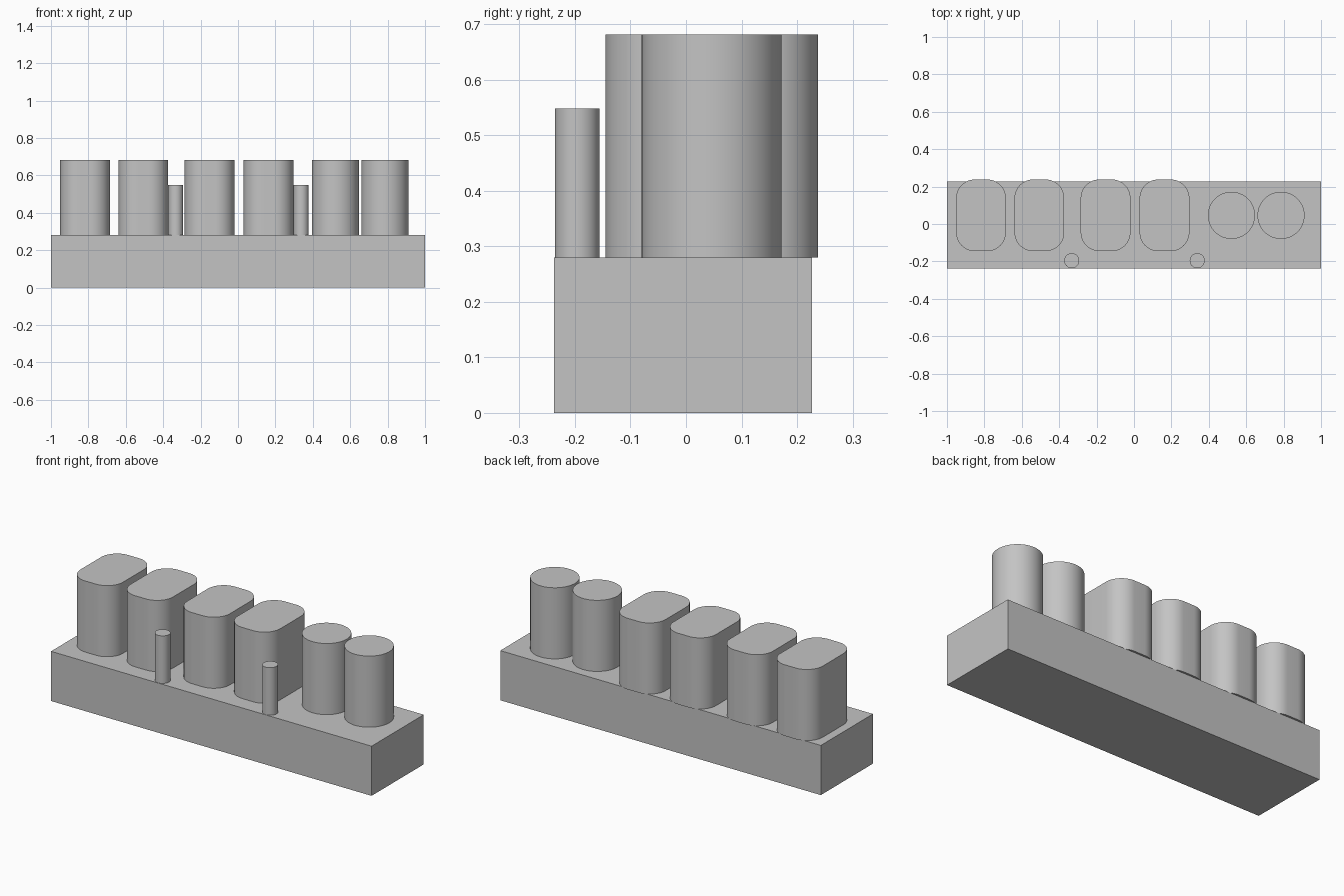
import bpy, bmesh, math

cube = bpy.data.objects.get("Cube")
if cube:
    bpy.data.objects.remove(cube, do_unlink=True)

GREY = (0.55, 0.55, 0.55, 1.0)
grey = bpy.data.materials.new("plain grey")
grey.use_nodes = True
grey.diffuse_color = GREY
grey.node_tree.nodes["Principled BSDF"].inputs["Base Color"].default_value = GREY

BASE_TOP, PEG_TOP, PIN_TOP = 0.28, 0.681, 0.548


def rounded_outline(width, depth, radius, steps=16):
    """Counter-clockwise outline of a rounded rectangle; a zero radius gives sharp corners."""
    points = []
    for quarter, (sx, sy) in enumerate([(1, 1), (-1, 1), (-1, -1), (1, -1)]):
        cx, cy = sx * (width / 2 - radius), sy * (depth / 2 - radius)
        for i in range(steps + 1 if radius else 1):
            a = math.pi / 2 * (quarter + i / steps)
            points.append((cx + radius * math.cos(a), cy + radius * math.sin(a)))
    return points


def prism(name, outline, x, y, bottom, top):
    """Extrude an outline upward into a closed solid."""
    bm = bmesh.new()
    floor = bm.faces.new([bm.verts.new((px, py, 0)) for px, py in outline])
    lid = bmesh.ops.extrude_face_region(bm, geom=[floor])["geom"]
    bmesh.ops.translate(bm, vec=(0, 0, top - bottom),
                        verts=[g for g in lid if isinstance(g, bmesh.types.BMVert)])
    bmesh.ops.remove_doubles(bm, verts=bm.verts, dist=1e-5)
    bmesh.ops.recalc_face_normals(bm, faces=bm.faces)
    mesh = bpy.data.meshes.new(name)
    bm.to_mesh(mesh)
    bm.free()
    mesh.materials.append(grey)
    obj = bpy.data.objects.new(name, mesh)
    obj.location = (x, y, bottom)
    bpy.context.collection.objects.link(obj)
    bpy.ops.object.select_all(action="DESELECT")
    obj.select_set(True)
    bpy.context.view_layer.objects.active = obj
    bpy.ops.object.shade_smooth_by_angle(angle=math.radians(30))


# Rectangular base block
prism("base_block", rounded_outline(2.0, 0.465, 0), 0, -0.0055, 0, BASE_TOP)

# Four rounded blocks, overhanging the back edge slightly
for i, x in enumerate((-0.818, -0.506, -0.152, 0.163)):
    prism(f"rounded_block_{i + 1}", rounded_outline(0.266, 0.383, 0.1),
          x, 0.0465, BASE_TOP, PEG_TOP)

# Two round columns
for i, x in enumerate((0.521, 0.786)):
    prism(f"round_column_{i + 1}", rounded_outline(0.252, 0.252, 0.126),
          x, 0.046, BASE_TOP, PEG_TOP)

# Two thin pins along the front edge
for side, x in (("right", -0.333), ("left", 0.338)):
    prism(f"{side}_pin", rounded_outline(0.08, 0.08, 0.04),
          x, -0.196, BASE_TOP, PIN_TOP)
